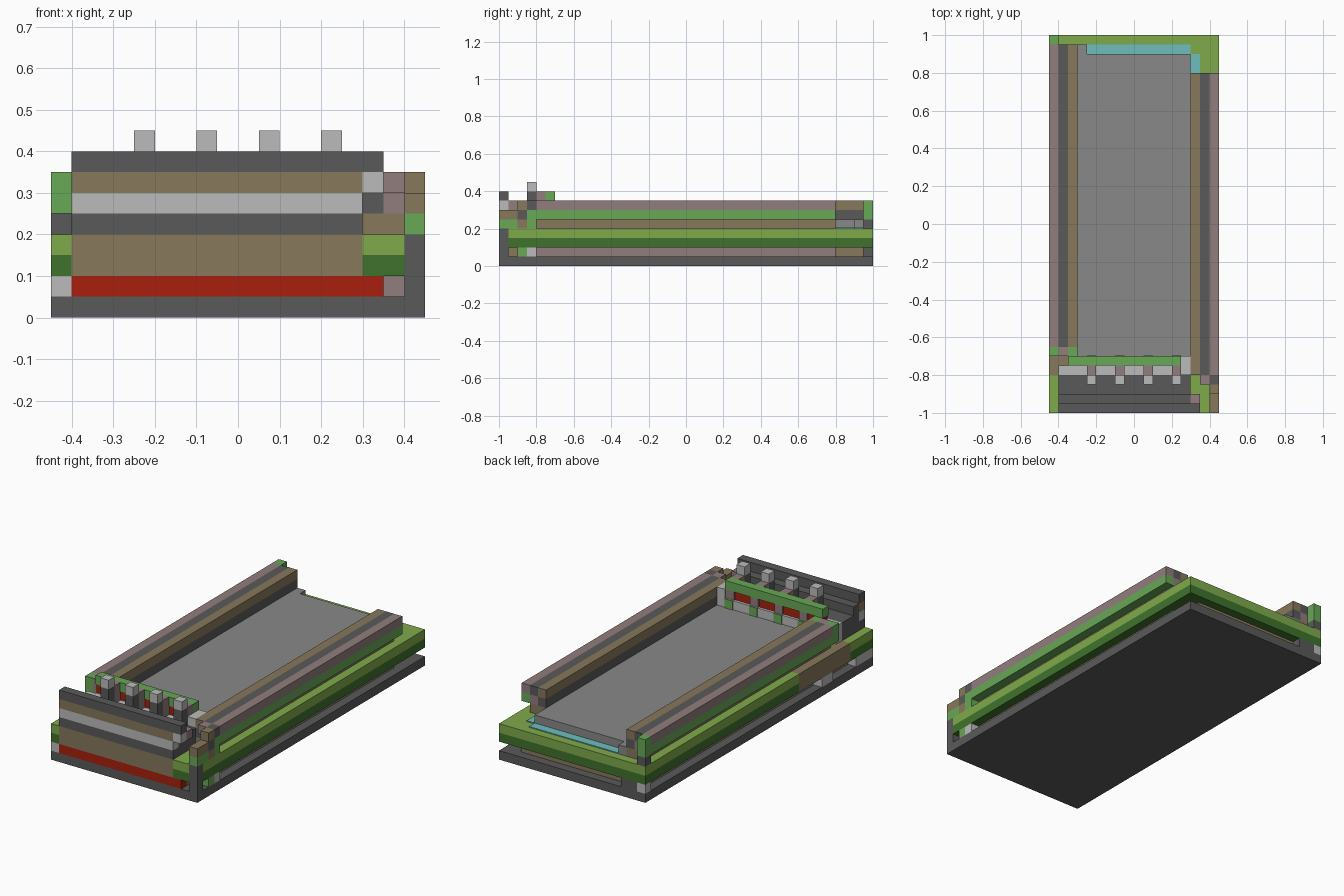
import bpy
import bmesh
from mathutils import Vector

CELL = 0.05

cube = bpy.data.objects.get("Cube")
if cube:
    bpy.data.objects.remove(cube, do_unlink=True)


def paint(name, r, g, b):
    mat = bpy.data.materials.new(name)
    mat.use_nodes = True
    mat.diffuse_color = (r, g, b, 1)
    bsdf = next(n for n in mat.node_tree.nodes if n.type == "BSDF_PRINCIPLED")
    bsdf.inputs["Base Color"].default_value = (r, g, b, 1)
    bsdf.inputs["Roughness"].default_value = 0.8
    return mat


dark = paint("dark grey", .102, .102, .102)
grey = paint("deck grey", .25, .25, .25)
pale = paint("pale grey", .5, .5, .5)
brown = paint("brown", .242, .188, .107)
mauve = paint("mauve", .283, .205, .205)
lime = paint("lime green", .212, .402, .07)
green = paint("mid green", .138, .392, .093)
forest = paint("forest green", .051, .171, .027)
red = paint("red", .392, .014, .004)
cyan = paint("cyan", .156, .515, .515)


def block(name, mat, x, y, z):
    """Box spanning the given (low, high) cell ranges."""
    bm = bmesh.new()
    bmesh.ops.create_cube(bm, size=1)
    low, high = (Vector(c) * CELL for c in zip(x, y, z))
    for v in bm.verts:
        v.co = Vector([high[i] if v.co[i] > 0 else low[i] for i in range(3)])
    mesh = bpy.data.meshes.new(name)
    bm.to_mesh(mesh)
    bm.free()
    mesh.materials.append(mat)
    obj = bpy.data.objects.new(name, mesh)
    bpy.context.collection.objects.link(obj)
    return obj


# Shared spans, in cells
FRONT = (-20, -19)
BACK = (19, 20)
LEFT_EDGE = (8, 9)
RIGHT_EDGE = (-9, -8)
Z1, Z2, Z3, Z4, Z5, Z6, Z7, Z8 = [(i, i + 1) for i in range(1, 9)]

# Base plate and recessed lower body
block("base_plate", dark, (-9, 9), (-20, 20), (0, 1))
block("lower_body", brown, (-7, 7), (-19, 19), Z1)
block("left_skirt", mauve, (7, 8), (-16, 16), Z1)
block("right_skirt", mauve, (-8, -7), (-19, 19), Z1)
block("bumper", red, (-8, 7), FRONT, Z1)
block("left_front_lamp", pale, LEFT_EDGE, (-17, -16), Z1)
block("left_front_marker", green, LEFT_EDGE, (-18, -17), Z1)
block("back_foot", dark, (-8, -6), BACK, Z1)
for name, span in (("front", (-20, -17)), ("middle", (-13, -11)), ("back", BACK)):
    block("right_lamp_" + name, pale, RIGHT_EDGE, span, Z1)

# Body and two-tone frame around it
block("middle_body", brown, (-8, 6), (-20, 19), (2, 4))
block("right_side_panel", brown, RIGHT_EDGE, (-16, -7), (2, 4))
for tone, mat, z in (("lower", forest, Z2), ("upper", lime, Z3)):
    block(tone + "_frame_left", mat, (6, 8), (-20, 19), z)
    block(tone + "_frame_left_edge", mat, LEFT_EDGE, (-19, 19), z)
    block(tone + "_frame_back", mat, (-9, 9), BACK, z)
    block(tone + "_frame_right", mat, RIGHT_EDGE, (-7, 19), z)
    block(tone + "_frame_front_corner", mat, RIGHT_EDGE, (-20, -16), z)
block("cyan_trim_back", cyan, (-5, 6), (18, 19), (4, 4.1))
block("cyan_trim_corner", cyan, (6, 7), (16, 18), (4, 4.1))

# Load deck
block("deck", grey, (-6, 6), (-14, 18), Z4)
block("deck_corner", grey, (-6, -5), (18, 19), Z4)

# Side rails: stepped layers, mirrored left and right
for side, s, span in (("left", 1, (-16, 16)), ("right", -1, (-13, 19))):
    def rail(part, mat, a, b, z):
        block(side + "_rail_" + part, mat, sorted((s * a, s * b)), span, z)
    rail("foot", brown, 6, 8, Z4)
    rail("inner_wall", dark, 6, 7, Z5)
    rail("core", mauve, 7, 8, Z5)
    rail("outer_wall", green, 8, 9, Z5)
    rail("inner_top", brown, 6, 7, Z6)
    rail("middle_top", dark, 7, 8, Z6)
    rail("outer_top", mauve, 8, 9, Z6)

# Rail ends on the right
block("right_rail_front_cap", green, RIGHT_EDGE, (-14, -13), (5, 7))
block("right_rail_front_core", mauve, (-8, -7), (-14, -13), (4, 7))
block("right_rail_front_inner", green, (-7, -6), (-14, -13), (4, 7))
block("right_back_post_foot", dark, RIGHT_EDGE, BACK, Z4)
block("right_back_post", green, RIGHT_EDGE, BACK, (5, 7))

# Left front corner post
block("left_front_post", dark, LEFT_EDGE, FRONT, (1, 4))
block("post_green", green, LEFT_EDGE, (-20, -18), Z4)
block("post_brown", brown, LEFT_EDGE, (-20, -18), Z5)
block("post_brown_step", brown, LEFT_EDGE, (-18, -17), Z6)
block("post_dark_step", dark, LEFT_EDGE, (-18, -17), Z5)
block("post_brown_foot", brown, LEFT_EDGE, (-18, -17), Z4)
block("post_green_foot", green, LEFT_EDGE, (-17, -16), (4, 6))
block("post_dark_top", dark, LEFT_EDGE, (-17, -16), Z6)
block("post_mauve_top", mauve, (7, 8), (-17, -16), Z6)

# Striped front panel and the stepped body behind it
for name, mat, right, z in (("dark_stripe", dark, 6, Z4), ("pale_stripe", pale, 6, Z5),
                            ("brown_stripe", brown, 6, Z6), ("top_bar", dark, 7, Z7)):
    block("front_" + name, mat, (-8, right), FRONT, z)
block("front_end_lamp", pale, (6, 7), FRONT, Z6)
block("front_end_hinge", mauve, (6, 7), (-19, -18), Z6)
block("front_step_high", dark, (-8, 6), (-19, -18), (4, 7))
block("front_step_low", dark, (-8, 6), (-18, -16), (4, 6))

# Rear rack behind the front: ledge, red inset, bar, knobs and links
block("rack_ledge", pale, (-8, 5), (-16, -15), (4, 6))
block("rack_ledge_end", pale, (5, 6), (-16, -14), (4, 7))
block("rack_sill", pale, (-7, 5), (-15, -14), (4, 6))
block("rack_inset", red, (-7, 5), (-14.9, -14.3), Z6)
block("rack_bar", green, (-7, 5), (-15, -14), Z7)
for i, x in enumerate((-5, -2, 1, 4)):
    span = (x, x + 1)
    block(f"knob_post_{i}", dark, span, (-17, -16), (6, 8))
    block(f"knob_{i}", pale, span, (-17, -16), Z8)
    block(f"knob_link_{i}", mauve, span, (-16, -15), (6, 8))
    block(f"rack_stud_{i}", green, span, (-14.1, -13.9), Z5)
    block(f"rack_stile_{i}", mauve, span, (-15, -14.1), Z6)
